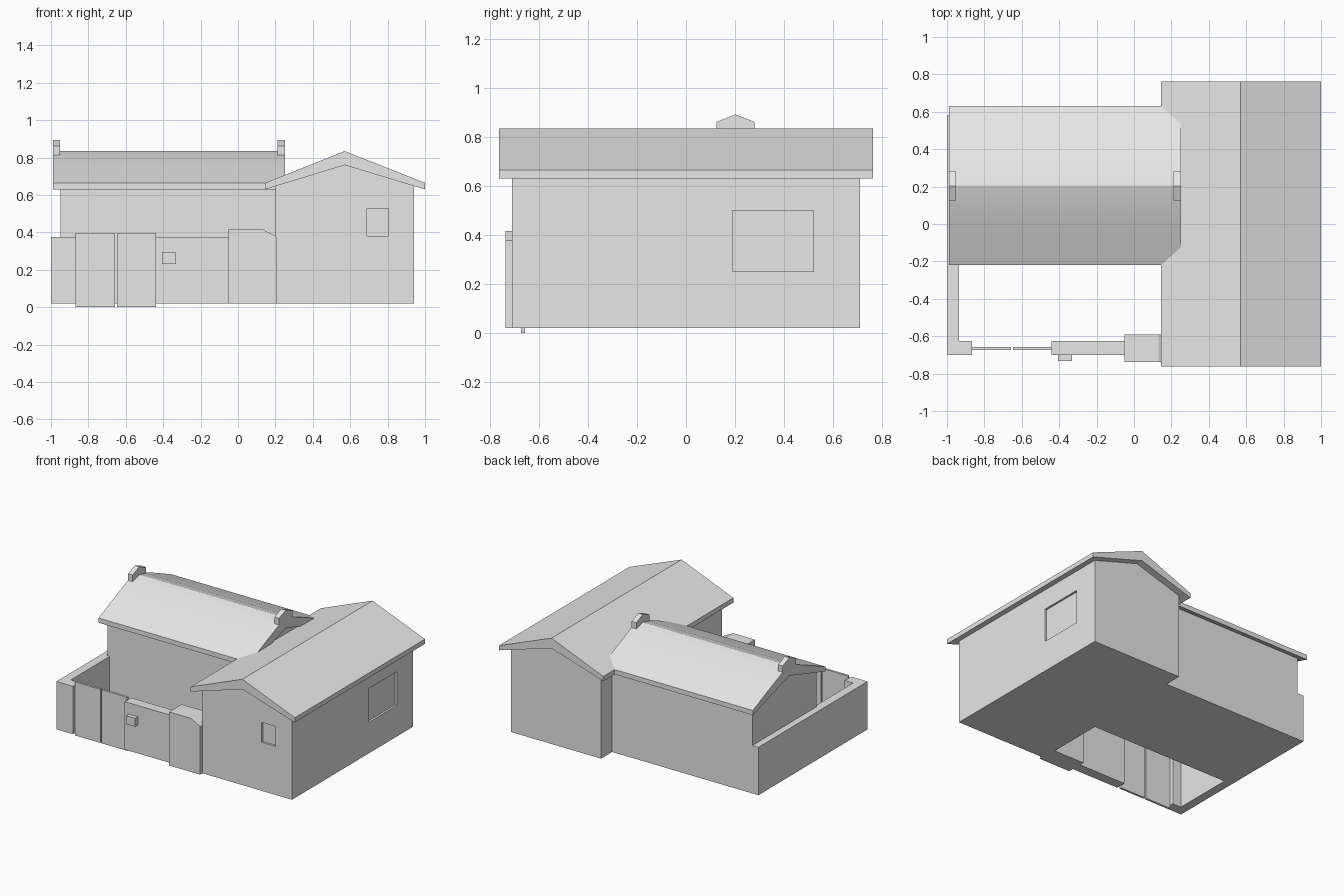
import bpy
import bmesh

cube = bpy.data.objects.get("Cube")
if cube:
    bpy.data.objects.remove(cube, do_unlink=True)

grey = bpy.data.materials.new("plain grey")
grey.use_nodes = True
grey.diffuse_color = (0.8, 0.8, 0.8, 1)
grey.node_tree.nodes["Principled BSDF"].inputs["Base Color"].default_value = (0.8, 0.8, 0.8, 1)


def prism(name, profile, axis, start, end):
    """Extrude an (across, height) profile along the x or y axis."""
    bm = bmesh.new()

    def place(p, d):
        return (d, p[0], p[1]) if axis == "x" else (p[0], d, p[1])

    face = bm.faces.new([bm.verts.new(place(p, start)) for p in profile])
    grown = bmesh.ops.extrude_face_region(bm, geom=[face])["geom"]
    for v in grown:
        if isinstance(v, bmesh.types.BMVert):
            setattr(v.co, axis, end)
    bmesh.ops.recalc_face_normals(bm, faces=bm.faces)
    mesh = bpy.data.meshes.new(name)
    bm.to_mesh(mesh)
    bm.free()
    mesh.materials.append(grey)
    obj = bpy.data.objects.new(name, mesh)
    bpy.context.collection.objects.link(obj)
    return obj


def box(name, x, y, z):
    corners = [(x[0], z[0]), (x[1], z[0]), (x[1], z[1]), (x[0], z[1])]
    return prism(name, corners, "y", *y)


def select_only(obj):
    bpy.ops.object.select_all(action="DESELECT")
    obj.select_set(True)
    bpy.context.view_layer.objects.active = obj


def recess(wall, x, y, z):
    """Sink a window opening into a wall."""
    cutter = box("window_cutter", x, y, z)
    cutter.hide_render = True
    mod = wall.modifiers.new("window", "BOOLEAN")
    mod.operation = "DIFFERENCE"
    mod.solver = "EXACT"
    mod.object = cutter
    select_only(wall)
    bpy.ops.object.modifier_apply(modifier=mod.name)
    bpy.data.objects.remove(cutter, do_unlink=True)


BASE = 0.02
FENCE = 0.375

# Tall wing running front to back, with a gabled roof
wing = prism("side_wing_walls",
             [(0.2, BASE), (0.94, BASE), (0.94, 0.655), (0.57, 0.77), (0.2, 0.655)],
             "y", -0.71, 0.71)
recess(wing, (0.69, 0.805), (-0.8, -0.695), (0.38, 0.527))
recess(wing, (0.925, 1.1), (0.19, 0.52), (0.25, 0.5))
prism("side_wing_roof",
      [(0.145, 0.63), (0.57, 0.76), (1, 0.63), (1, 0.665), (0.57, 0.835), (0.145, 0.665)],
      "y", -0.763, 0.763)

# Long hall running across, its roof slightly rounded toward the ridge
RIDGE = 0.205
prism("hall_walls",
      [(-0.17, BASE), (0.58, BASE), (0.58, 0.655), (RIDGE, 0.77), (-0.17, 0.655)],
      "x", -0.95, 0.22)
slope = [(0.425, 0.665), (0.33, 0.707), (0.2, 0.763), (0.08, 0.813)]
top = [(RIDGE - d, z) for d, z in slope] + [(RIDGE, 0.835)]
top += [(RIDGE + d, z) for d, z in reversed(slope)]
under = [(RIDGE + 0.425, 0.63), (RIDGE, 0.76), (RIDGE - 0.425, 0.63)]
hall_roof = prism("hall_roof", top + under, "x", -0.99, 0.25)
select_only(hall_roof)
bpy.ops.object.shade_smooth_by_angle(angle=0.4)

# Pointed caps at both ends of the hall ridge
for side, x in (("right", -0.99), ("left", 0.212)):
    prism("ridge_cap_" + side,
          [(0.125, 0.8), (0.28, 0.8), (0.28, 0.862), (0.2025, 0.893), (0.125, 0.862)],
          "x", x, x + 0.038)

# Courtyard walls
box("courtyard_side_wall", (-1, -0.935), (-0.64, 0.58), (BASE, FENCE))
box("gate_corner_pier", (-1, -0.865), (-0.7, -0.625), (BASE, FENCE))
box("courtyard_front_wall", (-0.44, -0.04), (-0.7, -0.625), (BASE, FENCE))
prism("end_pillar",
      [(-0.05, BASE), (0.205, BASE), (0.205, 0.378), (0.13, 0.417), (-0.05, 0.417)],
      "y", -0.737, -0.59)

# Double gate and the letter box beside it
for side, x in (("right", -0.868), ("left", -0.648)):
    box("gate_leaf_" + side, (x, x + 0.21), (-0.673, -0.657), (0, 0.397))
box("letter_box", (-0.405, -0.332), (-0.733, -0.695), (0.23, 0.292))
